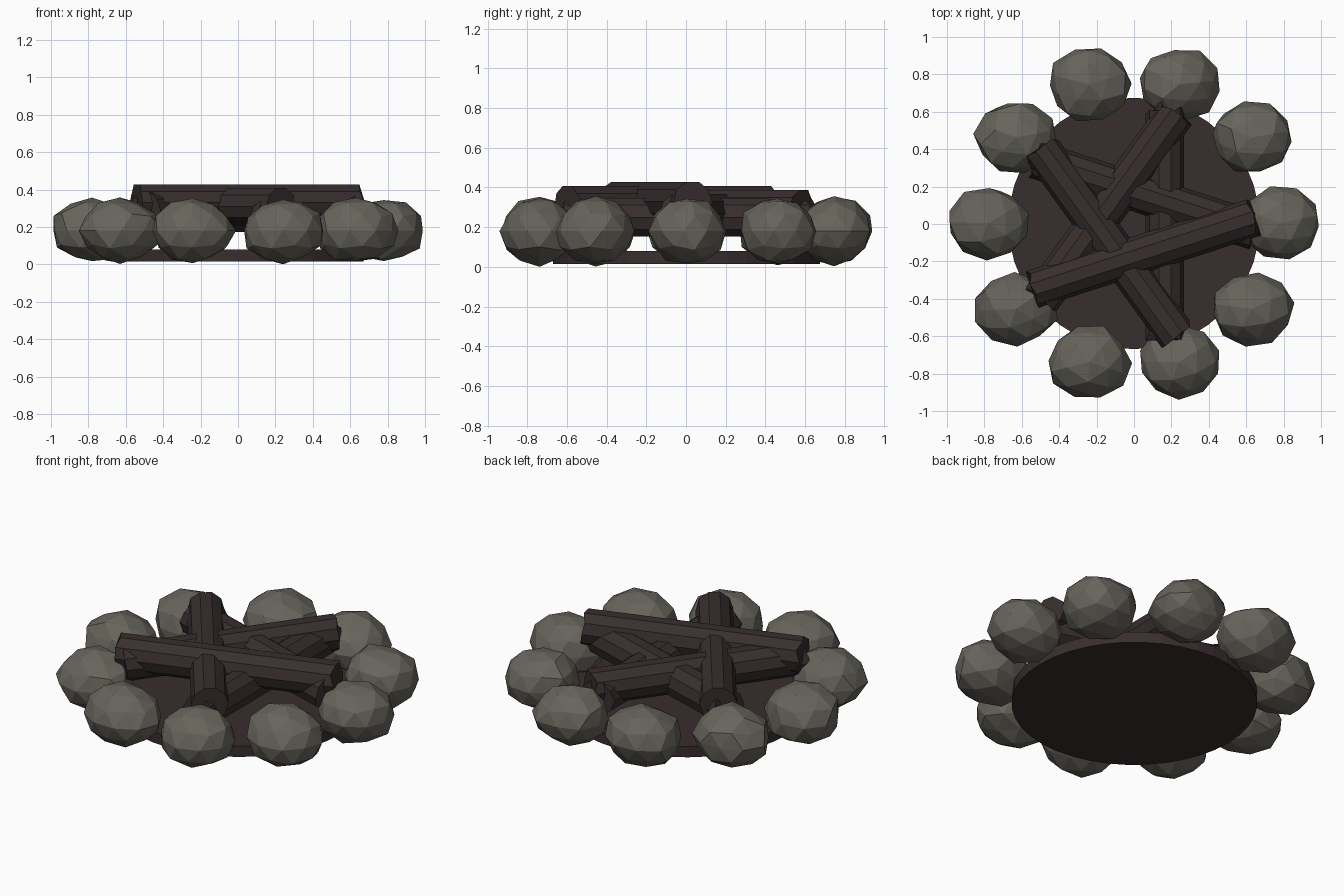
import bpy, bmesh, math, random
from mathutils import Vector, Matrix

if "Cube" in bpy.data.objects:
    bpy.data.objects.remove(bpy.data.objects["Cube"])

random.seed(4)


def material(name, rgb):
    m = bpy.data.materials.new(name)
    m.diffuse_color = (*rgb, 1)
    m.use_nodes = True
    m.node_tree.nodes["Principled BSDF"].inputs["Base Color"].default_value = m.diffuse_color
    return m


stone_grey = material("stone grey", (0.135, 0.127, 0.105))
charred_brown = material("charred brown", (0.040, 0.027, 0.027))


def finish(name, bm, mat):
    bmesh.ops.recalc_face_normals(bm, faces=bm.faces)
    me = bpy.data.meshes.new(name)
    bm.to_mesh(me)
    bm.free()
    me.materials.append(mat)
    ob = bpy.data.objects.new(name, me)
    bpy.context.collection.objects.link(ob)
    return ob


# Ash bed
bm = bmesh.new()
bmesh.ops.create_cone(bm, cap_ends=True, segments=40, radius1=0.672, radius2=0.672,
                      depth=0.065, matrix=Matrix.Translation((0, 0.003, 0.048)))
finish("ash_bed", bm, charred_brown)

# Ring of ten rough stones
for i in range(10):
    a = math.radians(36 * i)
    bm = bmesh.new()
    bmesh.ops.create_icosphere(bm, subdivisions=2, radius=1)
    turn = Matrix.Rotation(random.uniform(0, 6.28), 3, 'Z')
    for v in bm.verts:
        p = turn @ v.co * random.uniform(0.93, 1.05)
        v.co = Vector((p.x * 0.222, p.y * 0.196, p.z * 0.172))
        v.co += Vector((0.78 * math.cos(a), 0.78 * math.sin(a) + 0.004, 0.18))
    finish(f"ring_stone_{i + 1}", bm, stone_grey)

# Five stacked logs, star layout, each lying a little higher than the last
for i in range(5):
    a = math.radians(72 * i)
    bm = bmesh.new()
    bmesh.ops.create_cone(bm, cap_ends=True, segments=10, radius1=0.103, radius2=0.103, depth=1.22)
    place = (Matrix.Translation((0.165 * math.cos(a), 0.165 * math.sin(a), 0.25 + 0.02 * i))
             @ Matrix.Rotation(a, 4, 'Z') @ Matrix.Rotation(math.pi / 2, 4, 'X')
             @ Matrix.Rotation(math.radians(18), 4, 'Z'))
    for v in bm.verts:
        # ragged ends
        v.co.z += random.uniform(-0.02, 0.02)
        v.co = place @ v.co
    finish(f"charred_log_{i + 1}", bm, charred_brown)
